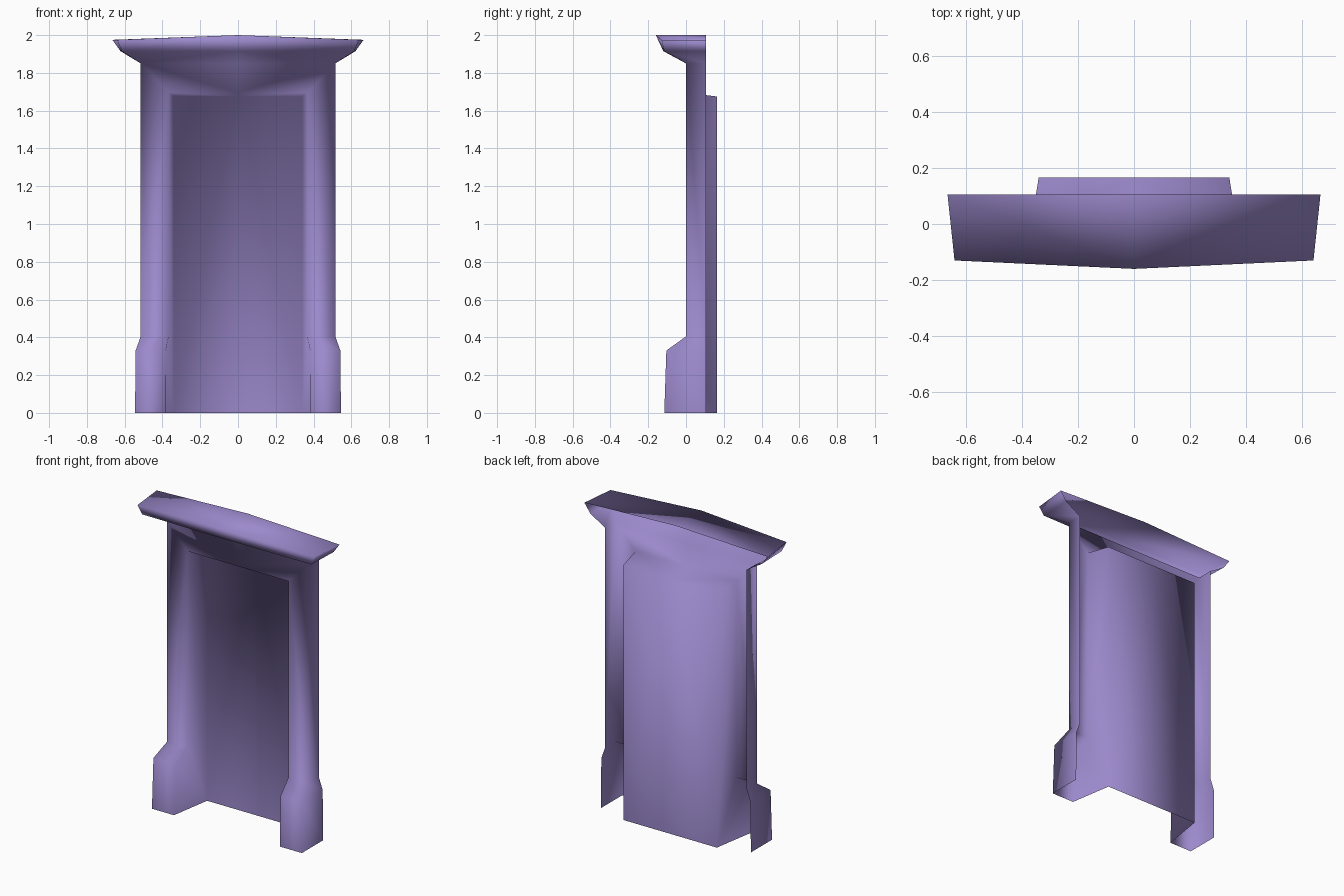
import bpy, bmesh

if "Cube" in bpy.data.objects:
    bpy.data.objects.remove(bpy.data.objects["Cube"])

mat = bpy.data.materials.new("soft_purple")
mat.diffuse_color = (0.33, 0.25, 0.60, 1)
mat.use_nodes = True
mat.node_tree.nodes["Principled BSDF"].inputs["Base Color"].default_value = mat.diffuse_color

bm = bmesh.new()
BACK, DEEP = 0.105, 0.165


def pts(*coords):
    return [bm.verts.new(c) for c in coords]


def face(*vs):
    return bm.faces.new(vs)


def strip(a, b):
    """Bridge two rows of points with quads."""
    for i in range(len(a) - 1):
        face(a[i], a[i + 1], b[i + 1], b[i])


# Jamb rows, bottom to top: outer back edge, outer front edge, inner front edge
foot = pts((.545, BACK, 0), (.545, -.115, 0), (.385, -.115, 0))
foot_top = pts((.542, BACK, .33), (.542, -.104, .33), (.383, -.104, .33))
shaft = pts((.515, BACK, .405), (.515, 0, .405), (.367, 0, .405))
mitre = pts((.515, BACK, 1.85), (.515, 0, 1.85), (.367, 0, 1.695))
rows = [foot, foot_top, shaft, mitre]
for a, b in zip(rows, rows[1:]):
    strip(a, b)

# Lintel between the mitre and the centre line
lintel_top, lintel_low = pts((0, 0, 1.85), (0, 0, 1.695))
face(mitre[1], lintel_top, lintel_low, mitre[2])

# Recess: side reveal, top reveal and back panel
p_low, p_top, c_low, c_top = pts((.34, DEEP, 0), (.34, DEEP, 1.675),
                                 (0, DEEP, 0), (0, DEEP, 1.675))
face(*[r[2] for r in rows], p_top, p_low)
face(mitre[2], lintel_low, c_top, p_top)
panel = face(p_low, p_top, c_top, c_low)

# Flared cornice with a shallow peaked top, open at the back
neck = [mitre[0], mitre[1], lintel_top]
flare = pts((.622, BACK, 1.915), (.615, -.115, 1.915), (0, -.12, 1.915))
rim = pts((.665, BACK, 1.975), (.64, -.13, 1.975), (0, -.16, 2.0))
strip(neck, flare)
strip(flare, rim)
ridge_back, = pts((0, BACK, 2.0))
face(rim[0], rim[1], rim[2], ridge_back)

# Consistent normals, front side outward
bmesh.ops.recalc_face_normals(bm, faces=bm.faces)
if panel.normal.y > 0:
    bmesh.ops.reverse_faces(bm, faces=bm.faces)
for f in bm.faces:
    f.smooth = True

mesh = bpy.data.meshes.new("door_surround")
bm.to_mesh(mesh)
bm.free()
mesh.materials.append(mat)
surround = bpy.data.objects.new("door_surround", mesh)
bpy.context.collection.objects.link(surround)

# Mirror the half to the other side
mirror = surround.modifiers.new("mirror", "MIRROR")
mirror.use_clip = True
mirror.merge_threshold = 0.001
